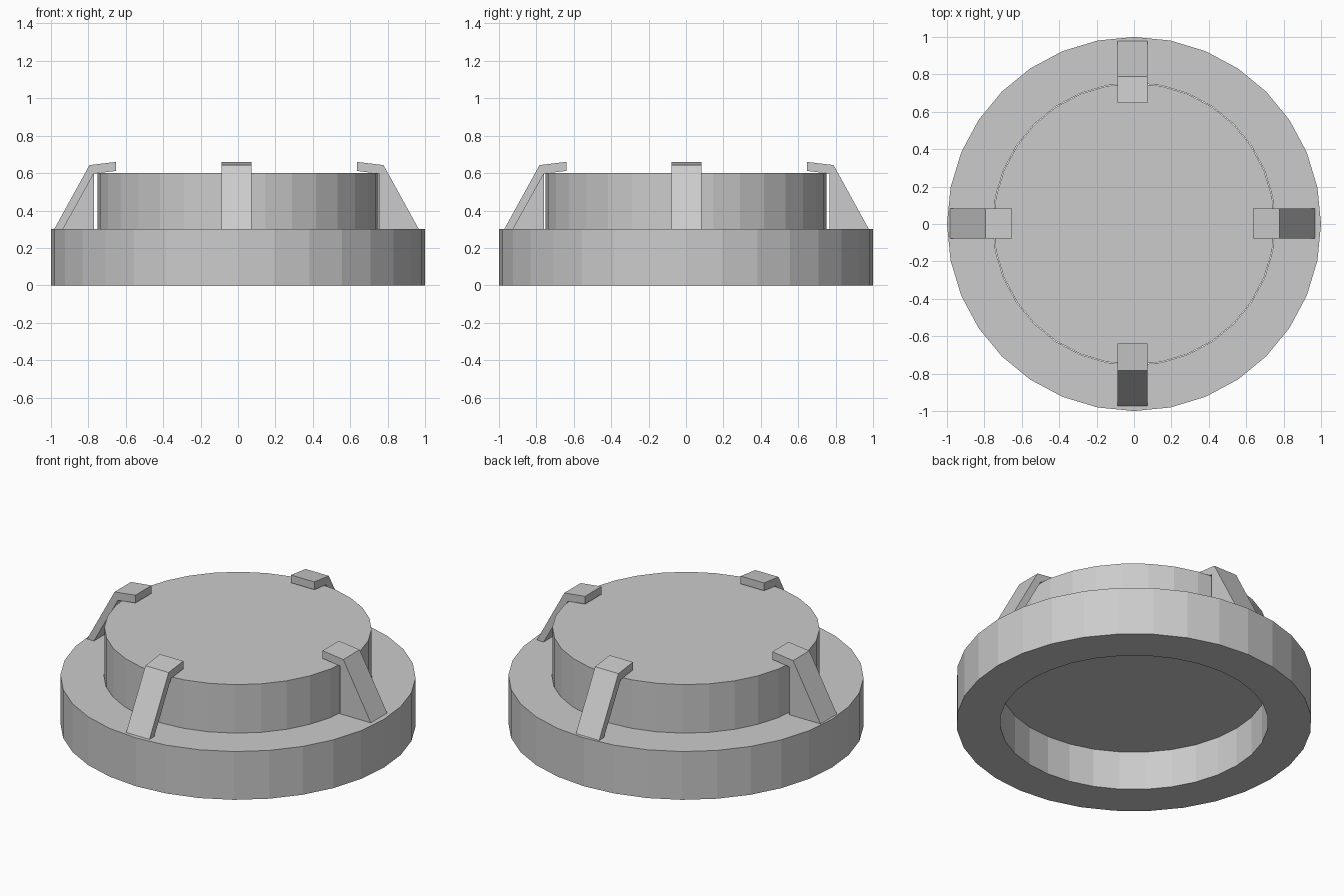
import bpy, bmesh
from math import sin, cos, pi
from mathutils import Matrix

if "Cube" in bpy.data.objects:
    bpy.data.objects.remove(bpy.data.objects["Cube"])

SIDES = 32


def make_object(name, bm):
    mesh = bpy.data.meshes.new(name)
    bm.to_mesh(mesh)
    bm.free()
    obj = bpy.data.objects.new(name, mesh)
    bpy.context.collection.objects.link(obj)
    return obj


# Outer ring: rectangular section swept round the axis
def make_ring(name, r_in, r_out, z0, z1):
    bm = bmesh.new()
    section = [(r_in, z0), (r_out, z0), (r_out, z1), (r_in, z1)]
    loops = []
    for i in range(SIDES):
        a = 2 * pi * i / SIDES
        loops.append([bm.verts.new((r * cos(a), r * sin(a), z)) for r, z in section])
    for i in range(SIDES):
        p, q = loops[i], loops[(i + 1) % SIDES]
        for k in range(4):
            n = (k + 1) % 4
            bm.faces.new((p[k], q[k], q[n], p[n]))
    bmesh.ops.recalc_face_normals(bm, faces=bm.faces[:])
    return make_object(name, bm)


# Raised disc held inside the ring
def make_disc(name, r, z0, z1):
    bm = bmesh.new()
    bmesh.ops.create_cone(bm, cap_ends=True, segments=SIDES, radius1=r, radius2=r,
                          depth=z1 - z0, matrix=Matrix.Translation((0, 0, (z0 + z1) / 2)))
    return make_object(name, bm)


# Clip: bent arm profile (radius, height), with a thin web on one side
def make_clip(name, angle):
    outer = [(0.975, 0.30), (0.786, 0.643), (0.643, 0.66)]
    inner = [(0.643, 0.612), (0.763, 0.597), (0.928, 0.30)]
    profile = outer + inner
    half = 0.08
    bm = bmesh.new()
    near = [bm.verts.new((r, -half, z)) for r, z in profile]
    far = [bm.verts.new((r, half, z)) for r, z in profile]
    n = len(profile)
    for i in range(n):
        j = (i + 1) % n
        bm.faces.new((near[i], near[j], far[j], far[i]))
    # side faces as three quads' worth of strip so the bend stays clean
    for side in (near, far):
        bm.faces.new((side[0], side[1], side[4], side[5]))
        bm.faces.new((side[1], side[2], side[3], side[4]))
    bmesh.ops.recalc_face_normals(bm, faces=bm.faces[:])
    # web triangle between arm, ring and disc, facing outward
    web = [bm.verts.new((r, -half, z)) for r, z in
           [(0.763, 0.30), (0.928, 0.30), (0.763, 0.597)]]
    bm.faces.new(web)
    obj = make_object(name, bm)
    obj.location = (-0.008, 0.003, 0)
    obj.rotation_euler = (0, 0, angle)
    return obj


make_ring("outer_ring", 0.755, 1.0, 0.0, 0.30)
make_disc("inner_disc", 0.752, 0.24, 0.60)
for i, side in enumerate(("right", "back", "left", "front")):
    make_clip(side + "_clip", i * pi / 2)
